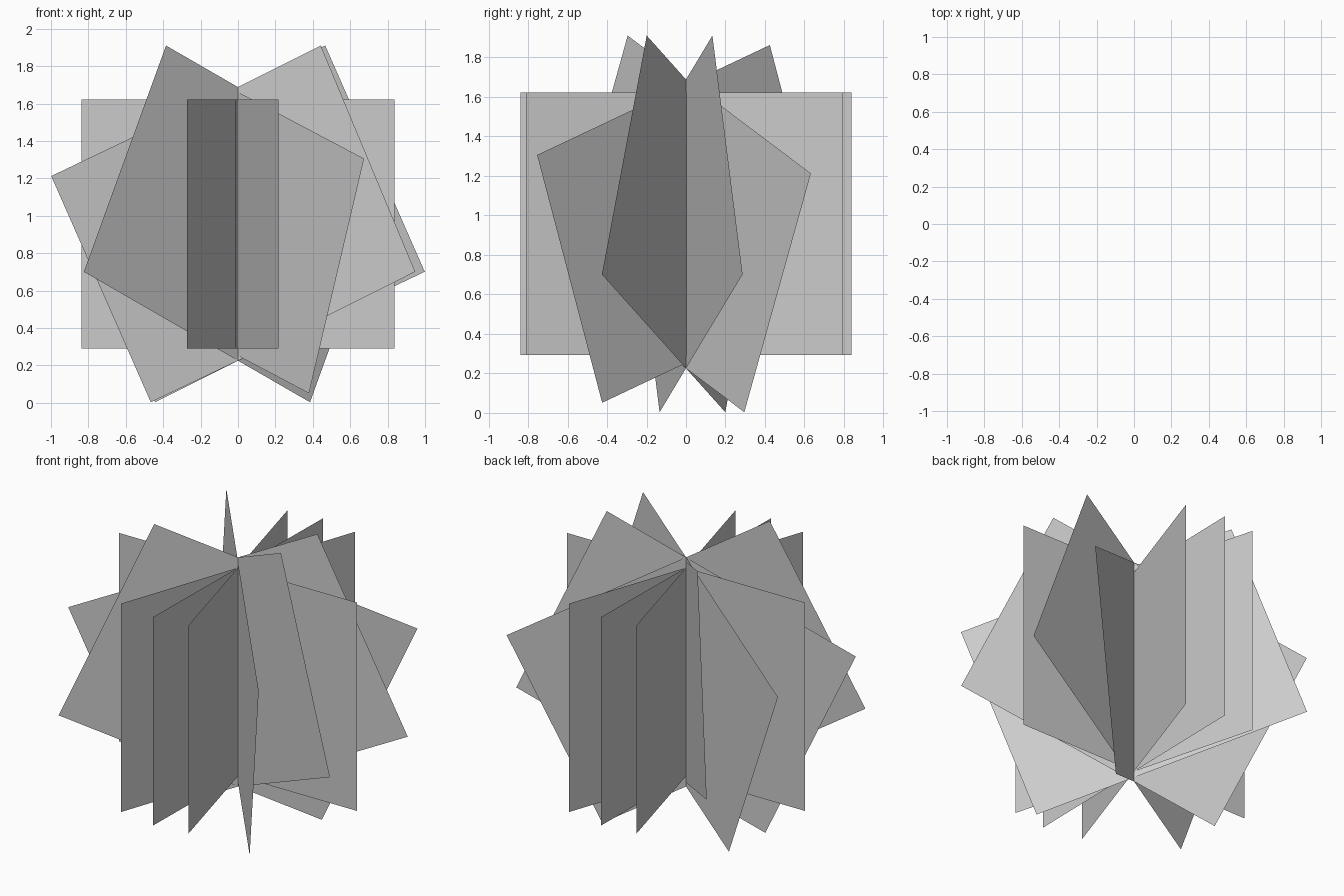
import bpy
from math import radians, sin, cos

if "Cube" in bpy.data.objects:
    bpy.data.objects.remove(bpy.data.objects["Cube"])

HALF_W, HALF_H, MID_Z = 0.838, 0.665, 0.957

# Crossed foliage cards: (compass angle, tilt within the card's own plane), degrees
CARDS = [
    (0.3, 0), (-109, 0), (-91, 0), (-75, 0),
    (-142.5, 24.6), (-24.2, 24.6), (16, 24.6), (-48.2, -19.4),
]


def foliage_card(name, azimuth, tilt):
    """Flat upright rectangle through the central axis."""
    az, t = radians(azimuth), radians(tilt)
    verts = []
    for sx, sz in ((-1, -1), (1, -1), (1, 1), (-1, 1)):
        a, b = sx * HALF_W, sz * HALF_H
        u = a * cos(t) - b * sin(t)
        z = a * sin(t) + b * cos(t)
        verts.append((u * cos(az), u * sin(az), MID_Z + z))
    mesh = bpy.data.meshes.new(name)
    mesh.from_pydata(verts, [], [(0, 1, 2, 3)])
    obj = bpy.data.objects.new(name, mesh)
    bpy.context.collection.objects.link(obj)
    return obj


for i, (azimuth, tilt) in enumerate(CARDS, 1):
    kind = "tilted" if tilt else "upright"
    foliage_card(f"{kind}_foliage_card_{i}", azimuth, tilt)
